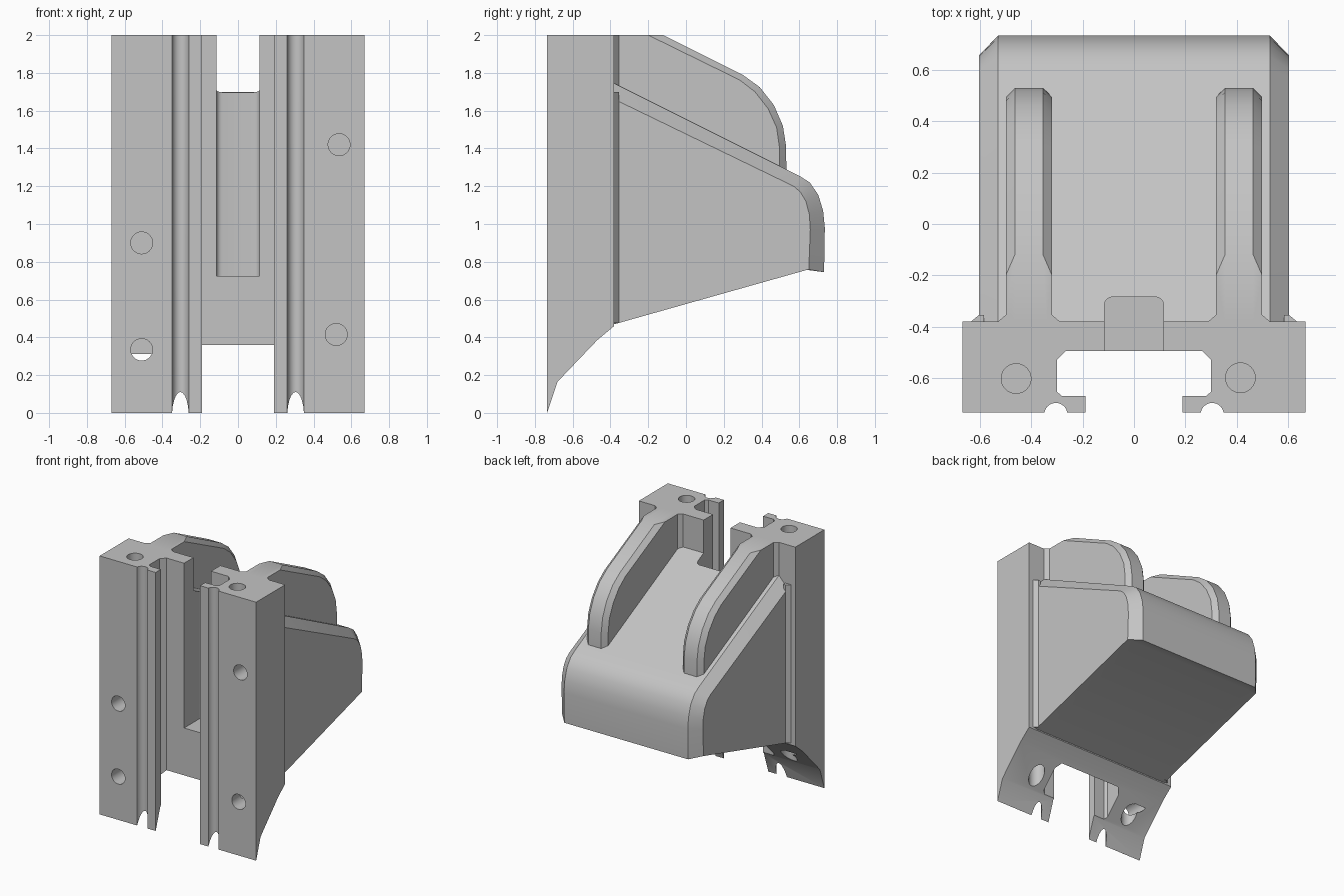
import bpy, bmesh
from math import sin, cos, pi, radians

cube = bpy.data.objects.get("Cube")
if cube:
    bpy.data.objects.remove(cube, do_unlink=True)

grey = bpy.data.materials.new("plain_grey")
grey.use_nodes = True
colour = (0.55, 0.55, 0.55, 1)
grey.diffuse_color = colour
grey.node_tree.nodes["Principled BSDF"].inputs["Base Color"].default_value = colour


def loft(name, rings):
    """Closed solid through rings that share a point count."""
    bm = bmesh.new()
    loops = [[bm.verts.new(p) for p in ring] for ring in rings]
    n = len(loops[0])
    for a, b in zip(loops, loops[1:]):
        for i in range(n):
            j = (i + 1) % n
            bm.faces.new((a[i], a[j], b[j], b[i]))
    bm.faces.new(loops[0])
    bm.faces.new(loops[-1])
    bmesh.ops.recalc_face_normals(bm, faces=bm.faces)
    mesh = bpy.data.meshes.new(name)
    bm.to_mesh(mesh)
    bm.free()
    obj = bpy.data.objects.new(name, mesh)
    bpy.context.collection.objects.link(obj)
    mesh.materials.append(grey)
    return obj


def upright(name, outline, z0, z1):
    return loft(name, [[(x, y, z) for x, y in outline] for z in (z0, z1)])


def across(name, layers):
    """Layers of (x, side outline in y and z)."""
    return loft(name, [[(x, y, z) for y, z in outline] for x, outline in layers])


def circle(cx, cy, r, n=32):
    return [(cx + r * cos(2 * pi * i / n), cy + r * sin(2 * pi * i / n)) for i in range(n)]


def combine(target, tool, operation):
    mod = target.modifiers.new(operation.lower(), "BOOLEAN")
    mod.operation = operation
    mod.solver = "EXACT"
    mod.object = tool
    bpy.context.view_layer.objects.active = target
    bpy.ops.object.modifier_apply(modifier=mod.name)
    bpy.data.objects.remove(tool, do_unlink=True)


FRONT, BACK = -0.735, -0.38

# Mounting block: T-slot and half-round grooves in one cross-section
groove = [(0.305 - 0.045 * cos(a), -0.743 + 0.045 * sin(a))
          for a in (radians(10 + 16 * i) for i in range(11))]
half = [(0.265, -0.495), (0.30, -0.53), (0.30, -0.655), (0.28, -0.672),
        (0.19, -0.672), (0.19, FRONT), *groove, (0.67, FRONT), (0.67, BACK)]
body = upright("bracket_body", half + [(-x, y) for x, y in reversed(half)], 0, 2)

# Sloping underside of the block
under = [(-0.79, -0.165), (FRONT, 0), (-0.68, 0.165), (-0.47, 0.385),
         (BACK, 0.46), (-0.3, 0.53), (-0.3, -0.2)]
combine(body, across("underside_cut", [(-1, under), (1, under)]), "DIFFERENCE")

# Wedge with chamfered top and back edges
crown = [(-0.42, 1.765), (0.60, 1.255), (0.655, 1.22), (0.70, 1.155),
         (0.726, 1.07), (0.735, 0.98), (0.731, 0.745), (0.65, 0.76), (-0.42, 0.458)]
flank = [(-0.42, 1.68), (0.57, 1.2), (0.605, 1.17), (0.635, 1.12),
         (0.653, 1.05), (0.658, 0.97), (0.65, 0.76), (0.64, 0.757), (-0.42, 0.458)]
combine(body, across("wedge", [(-0.605, flank), (-0.53, crown),
                               (0.53, crown), (0.605, flank)]), "UNION")

# Two curved ribs
ridge = [(-0.42, 2), (-0.12, 2), (0.30, 1.79), (0.39, 1.725), (0.465, 1.63),
         (0.513, 1.52), (0.53, 1.41), (0.533, 1.1), (-0.42, 1.4)]
side = [(-0.42, 2), (-0.2, 2), (0.285, 1.762), (0.365, 1.70), (0.435, 1.61),
        (0.48, 1.51), (0.494, 1.41), (0.498, 1.1), (-0.42, 1.4)]
for s in (-1, 1):
    rib = [(s * 0.32, side), (s * 0.355, ridge), (s * 0.465, ridge), (s * 0.50, side)]
    combine(body, across("rib", rib), "UNION")

# Small chamfered fillets where the ribs and wedge meet the block
for s in (-1, 1):
    for edge, out, z0, z1 in ((0.50, 1, 1.6, 2), (0.32, -1, 1.6, 2), (0.605, 1, 0.475, 1.7)):
        tri = [(s * (edge - out * 0.02), BACK - 0.02), (s * (edge + out * 0.03), BACK - 0.02),
               (s * (edge + out * 0.03), BACK), (s * edge, -0.355),
               (s * (edge - out * 0.02), -0.355)]
        combine(body, upright("fillet", tri, z0, z1), "UNION")

# Central channel with rounded back corners
corner = [(0.085 + 0.03 * cos(a), -0.315 + 0.03 * sin(a))
          for a in (pi / 8 * i for i in range(5))]
channel = [(0.115, -0.55), *corner]
channel += [(-x, y) for x, y in reversed(channel)]
combine(body, upright("channel_cut", channel, 0.725, 2.2), "DIFFERENCE")

# Blind holes in the top and underside
for x, y in ((-0.46, -0.603), (0.415, -0.60)):
    for z0, z1 in ((1.75, 2.2), (-0.2, 0.42)):
        combine(body, upright("screw_hole", circle(x, y, 0.058), z0, z1), "DIFFERENCE")

# Blind holes in the front
for x, z in ((-0.51, 0.90), (-0.51, 0.335), (0.535, 1.42), (0.52, 0.415)):
    ring = circle(x, z, 0.058)
    hole = loft("front_hole", [[(u, y, v) for u, v in ring] for y in (-0.9, -0.54)])
    combine(body, hole, "DIFFERENCE")

bpy.ops.object.select_all(action="DESELECT")
body.select_set(True)
bpy.context.view_layer.objects.active = body
bpy.ops.object.shade_smooth_by_angle(angle=radians(28))
